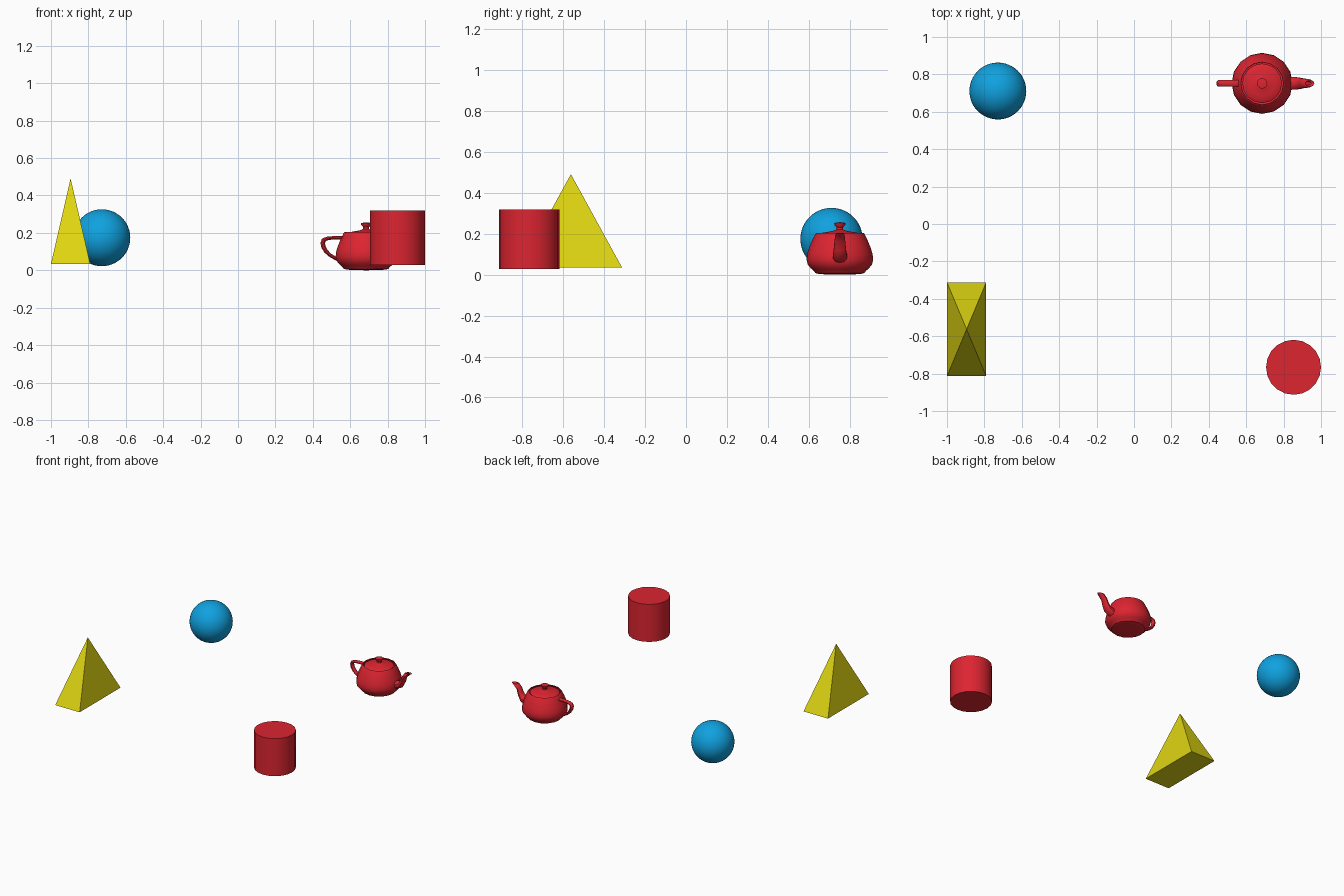
import bpy, bmesh, math
from mathutils import Vector

if "Cube" in bpy.data.objects:
    bpy.data.objects.remove(bpy.data.objects["Cube"])


def material(name, rgb):
    m = bpy.data.materials.new(name)
    m.diffuse_color = (*rgb, 1)
    m.use_nodes = True
    m.node_tree.nodes["Principled BSDF"].inputs["Base Color"].default_value = m.diffuse_color
    return m


RED = material("red", (0.72, 0.018, 0.03))
BLUE = material("blue", (0.005, 0.36, 0.74))
YELLOW = material("yellow", (0.74, 0.67, 0.006))


def finish(name, bm, mat, smooth=True, angle=40):
    bmesh.ops.remove_doubles(bm, verts=bm.verts, dist=1e-5)
    bmesh.ops.recalc_face_normals(bm, faces=bm.faces)
    me = bpy.data.meshes.new(name)
    bm.to_mesh(me)
    bm.free()
    me.materials.append(mat)
    ob = bpy.data.objects.new(name, me)
    bpy.context.collection.objects.link(ob)
    if smooth:
        bpy.context.view_layer.objects.active = ob
        bpy.ops.object.select_all(action='DESELECT')
        ob.select_set(True)
        bpy.ops.object.shade_smooth_by_angle(angle=math.radians(angle))
    return ob


# Sphere
bm = bmesh.new()
bmesh.ops.create_uvsphere(bm, u_segments=48, v_segments=24, radius=0.152)
bmesh.ops.translate(bm, verts=bm.verts, vec=(-0.728, 0.711, 0.174))
finish("ball", bm, BLUE)

# Cylinder
bm = bmesh.new()
bmesh.ops.create_cone(bm, cap_ends=True, segments=20, radius1=0.147,
                      radius2=0.147, depth=0.291)
bmesh.ops.translate(bm, verts=bm.verts, vec=(0.853, -0.766, 0.174))
finish("cylinder", bm, RED)

# Pyramid with a rectangular base
bm = bmesh.new()
base = [bm.verts.new((x, y, 0.034)) for x, y in
        ((-1, -0.813), (-0.79, -0.813), (-0.79, -0.312), (-1, -0.312))]
apex = bm.verts.new((-0.895, -0.5625, 0.491))
bm.faces.new(base)
for i in range(4):
    bm.faces.new((base[i], base[(i + 1) % 4], apex))
finish("pyramid", bm, YELLOW, smooth=False)

# Teapot, drawn in its own units and scaled into place
SCALE, ORIGIN = 0.0815, Vector((0.685, 0.752, 0))


def curve(pts, n=4):
    """Chain of cubic curves; every third point is a joint."""
    pts = [Vector(p) for p in pts]
    out = [pts[0]]
    for k in range(0, len(pts) - 3, 3):
        a, b, c, d = pts[k:k + 4]
        for i in range(1, n + 1):
            t = i / n
            s = 1 - t
            out.append(a * s**3 + b * 3*s*s*t + c * 3*s*t*t + d * t**3)
    return out


def skin(name, rings, cap=False):
    bm = bmesh.new()
    loops = [[bm.verts.new(p * SCALE + ORIGIN) for p in r] for r in rings]
    for a, b in zip(loops, loops[1:]):
        for i in range(len(a)):
            j = (i + 1) % len(a)
            bm.faces.new((a[i], a[j], b[j], b[i]))
    if cap:
        bm.faces.new(loops[-1])
    return finish(name, bm, RED)


def revolve(name, profile, n=16):
    skin(name, [[Vector((p.x * math.cos(i * math.tau / n),
                         p.x * math.sin(i * math.tau / n), p.y))
                 for i in range(n)] for p in profile])


def tube(name, one, two, width0, width1, n=10, cap=False):
    rings = []
    for k, (a, b) in enumerate(zip(one, two)):
        w = width0 + (width1 - width0) * k / (len(one) - 1)
        mid, half = (a + b) / 2, (a - b) / 2
        ring = []
        for i in range(n):
            t = i * math.tau / n
            p = mid + half * math.cos(t)
            ring.append(Vector((p.x, w * math.sin(t), p.y)))
        rings.append(ring)
    skin(name, rings, cap)


revolve("teapot_body", curve([
    (1.4, 2.4), (1.3375, 2.53), (1.4375, 2.53), (1.5, 2.4),
    (1.75, 1.875), (2, 1.35), (2, 0.9),
    (2, 0.45), (1.5, 0.225), (1.5, 0.15),
    (1.5, 0.075), (1.425, 0), (0, 0)]))
revolve("teapot_lid", curve([
    (0, 3.15), (0.8, 3.15), (0, 2.85), (0.2, 2.7),
    (0.4, 2.55), (1.3, 2.55), (1.3, 2.4)]))
tube("teapot_handle",
     curve([(-1.5, 2.25), (-2.5, 2.25), (-3, 2.25), (-3, 1.8),
            (-3, 1.35), (-2.65, 0.9375), (-1.9, 0.6)]),
     curve([(-1.6, 2.025), (-2.3, 2.025), (-2.7, 2.025), (-2.7, 1.8),
            (-2.7, 1.575), (-2.5, 1.125), (-2, 0.9)]), 0.22, 0.22)
tube("teapot_spout",
     curve([(1.7, 0.6), (3.1, 0.825), (2.4, 2.025), (3.3, 2.4),
            (3.525, 2.494), (3.45, 2.5125), (3.2, 2.4)]),
     curve([(1.7, 1.425), (2.6, 1.425), (2.3, 2.1), (2.7, 2.4),
            (2.8, 2.475), (2.9, 2.475), (2.8, 2.4)]), 0.46, 0.12)
